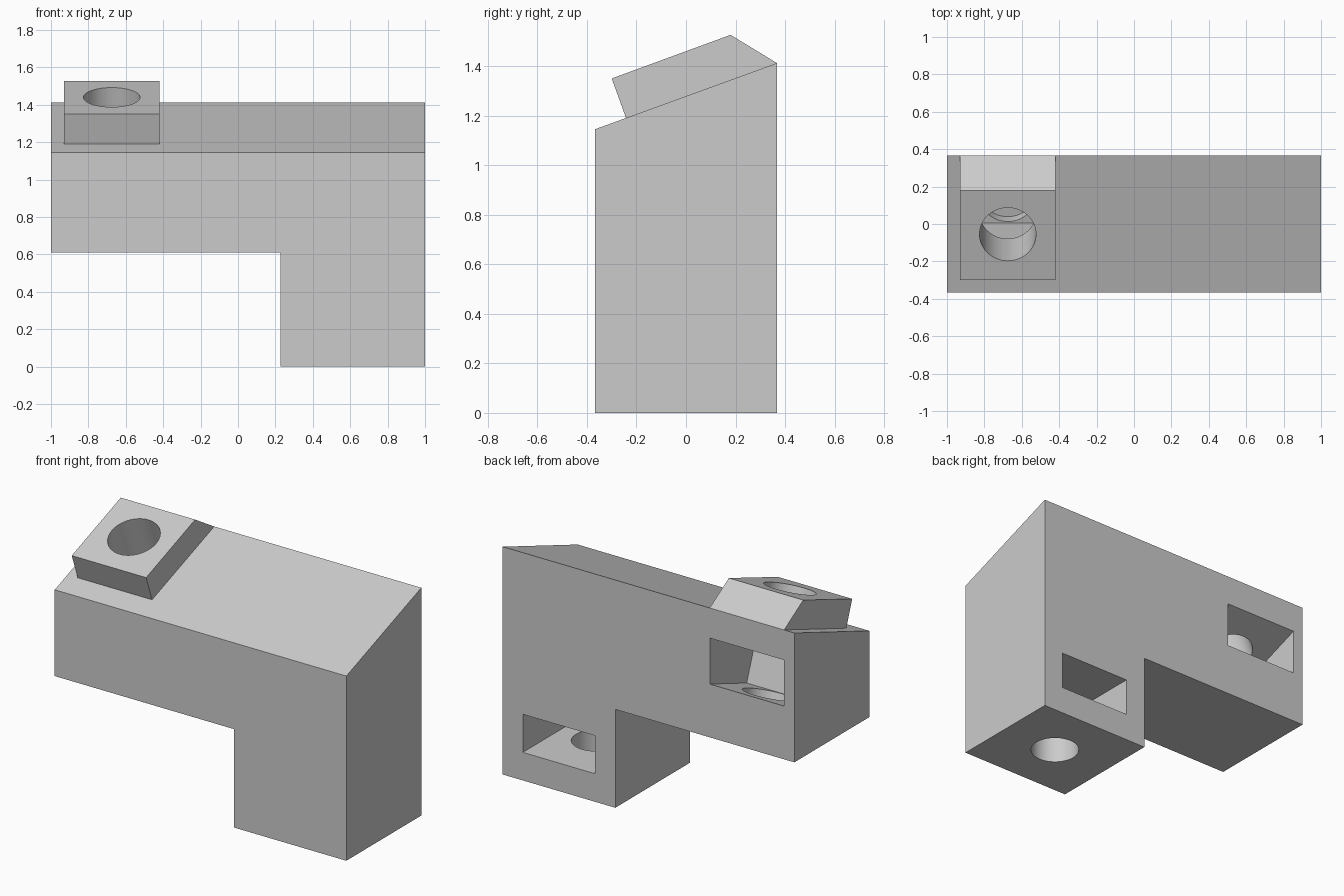
import bpy, bmesh
from math import radians
from mathutils import Matrix, Vector

cube = bpy.data.objects.get("Cube")
if cube:
    bpy.data.objects.remove(cube, do_unlink=True)

grey = bpy.data.materials.new("plain grey")
grey.use_nodes = True
grey.diffuse_color = (0.6, 0.6, 0.6, 1)
grey.node_tree.nodes["Principled BSDF"].inputs["Base Color"].default_value = (0.6, 0.6, 0.6, 1)

DEPTH = 0.367            # half depth of the body
TILT = radians(20)       # slope of the top
PAD_X = (-0.93, -0.42)   # width of the tilted pad and its pocket
# Tilted frame centred on the mouth of the upper hole
FRAME = Matrix.Translation((-0.675, -0.055, 1.44)) @ Matrix.Rotation(TILT, 4, 'X')


def finish(name, bm):
    bmesh.ops.recalc_face_normals(bm, faces=bm.faces)
    mesh = bpy.data.meshes.new(name)
    bm.to_mesh(mesh)
    bm.free()
    mesh.materials.append(grey)
    obj = bpy.data.objects.new(name, mesh)
    bpy.context.collection.objects.link(obj)
    return obj


def prism(name, corners, offset):
    """Extrude a flat outline by an offset."""
    bm = bmesh.new()
    face = bm.faces.new([bm.verts.new(c) for c in corners])
    ext = bmesh.ops.extrude_face_region(bm, geom=[face])
    moved = [v for v in ext["geom"] if isinstance(v, bmesh.types.BMVert)]
    bmesh.ops.translate(bm, verts=moved, vec=Vector(offset))
    return finish(name, bm)


def side_prism(name, outline, x_range):
    """Prism from a (y, z) outline running along x."""
    x0, x1 = x_range
    return prism(name, [(x0, y, z) for y, z in outline], (x1 - x0, 0, 0))


def cylinder(name, radius, low, high, matrix):
    bm = bmesh.new()
    bmesh.ops.create_cone(bm, cap_ends=True, segments=64, radius1=radius,
                          radius2=radius, depth=high - low,
                          matrix=matrix @ Matrix.Translation((0, 0, (low + high) / 2)))
    return finish(name, bm)


def cut(obj, cutters):
    """Subtract the cutters and bake the result."""
    for c in cutters:
        mod = obj.modifiers.new("cut", 'BOOLEAN')
        mod.operation, mod.solver, mod.object = 'DIFFERENCE', 'EXACT', c
    bpy.context.view_layer.update()
    graph = bpy.context.evaluated_depsgraph_get()
    mesh = bpy.data.meshes.new_from_object(obj.evaluated_get(graph))
    obj.modifiers.clear()
    obj.data = mesh


# L-shaped body with a sloping top
outline = [(-1, 0.61), (0.228, 0.61), (0.228, 0), (1, 0), (1, 1.145), (-1, 1.145)]
body = prism("body", [(x, -DEPTH, z) for x, z in outline], (0, 2 * DEPTH, 0))
for v in body.data.vertices:
    if v.co.z > 1 and v.co.y > 0:
        v.co.z = 1.412

# Tilted pad on the slope, chamfered at the back
pad = side_prism("tilted_pad", [(-0.3, 1.35), (0.18, 1.526), (DEPTH, 1.412), (-0.242, 1.19)], PAD_X)

# Cutters for the pockets and holes
tilted = [(-0.16, -0.614), (0.7, -0.614), (0.7, -0.346), (-0.16, -0.346)]
corners = [FRAME @ Vector((0, u, n)) for u, n in tilted]
upper_pocket = side_prism("upper_pocket", [(c.y, c.z) for c in corners], PAD_X)
lower_pocket = side_prism("lower_pocket", [(-0.25, 0.174), (0.6, 0.174), (0.6, 0.41), (-0.25, 0.41)],
                          (0.366, 0.862))
upper_hole = cylinder("upper_hole", 0.151, -0.69, 0.2, FRAME)
lower_hole = cylinder("lower_hole", 0.142, -0.2, 0.3, Matrix.Translation((0.614, 0, 0)))
cutters = [upper_pocket, lower_pocket, upper_hole, lower_hole]

cut(body, cutters)
cut(pad, [upper_hole])
for c in cutters:
    bpy.data.objects.remove(c, do_unlink=True)

# Smooth hole walls, sharp edges elsewhere
bpy.ops.object.select_all(action='DESELECT')
for obj in (body, pad):
    obj.select_set(True)
bpy.context.view_layer.objects.active = body
bpy.ops.object.shade_smooth_by_angle(angle=radians(30))
